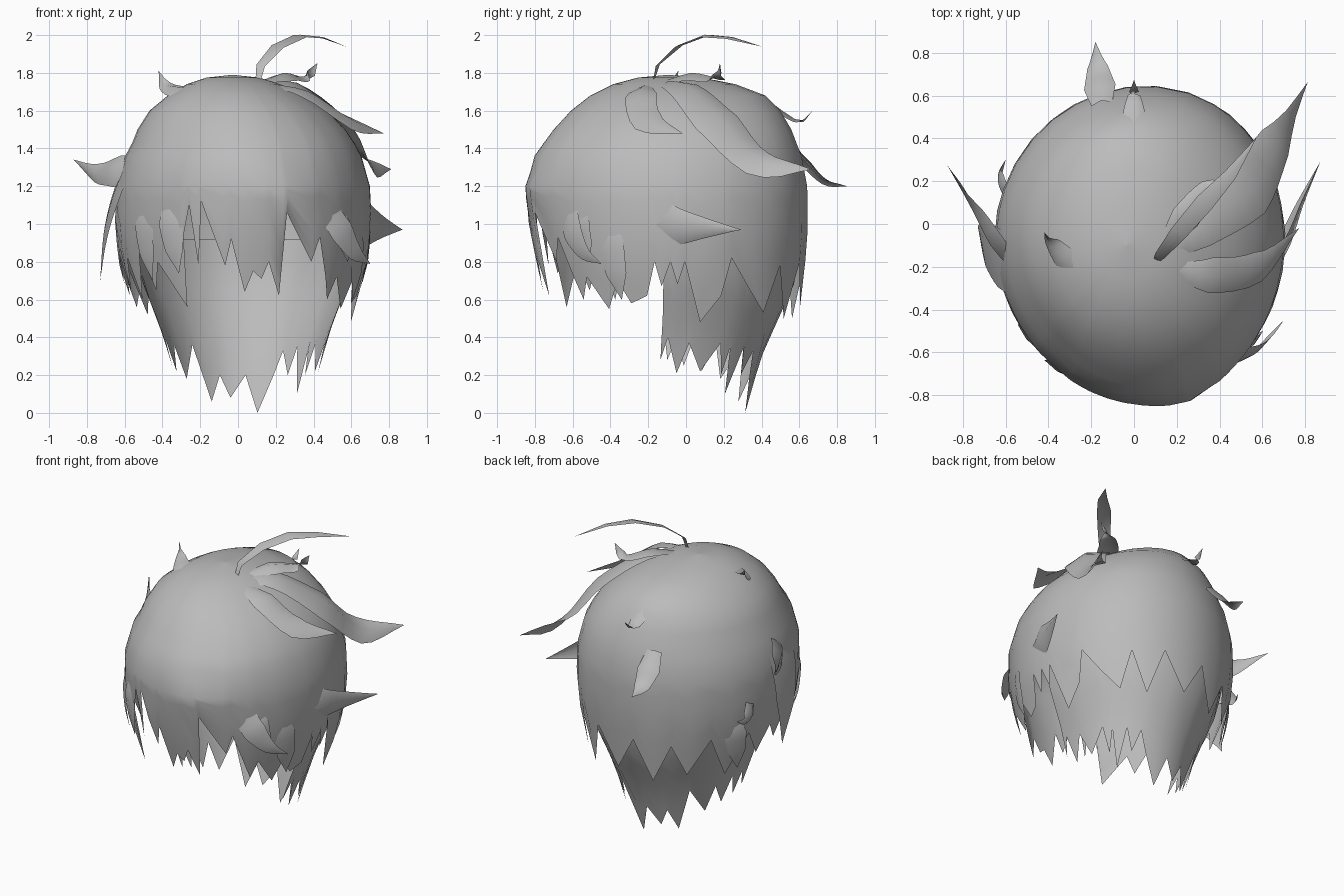
import bpy
import math
from mathutils import Vector

cube = bpy.data.objects.get("Cube")
if cube:
    bpy.data.objects.remove(cube, do_unlink=True)

hair = bpy.data.materials.new("hair_grey")
hair.use_nodes = True
GREY = (0.5, 0.5, 0.5, 1.0)
hair.diffuse_color = GREY
bsdf = hair.node_tree.nodes["Principled BSDF"]
bsdf.inputs["Base Color"].default_value = GREY
bsdf.inputs["Roughness"].default_value = 0.7


def grid_object(name, rows, closed=False):
    """Skin a grid of points (rows run from root to tip) as one smooth sheet."""
    n = len(rows[0])
    verts = [p for row in rows for p in row]
    faces = []
    for i in range(len(rows) - 1):
        for j in range(n if closed else n - 1):
            k = (j + 1) % n
            faces.append((i * n + j, (i + 1) * n + j, (i + 1) * n + k, i * n + k))
    mesh = bpy.data.meshes.new(name)
    mesh.from_pydata(verts, [], faces)
    mesh.materials.append(hair)
    mesh.validate()
    mesh.shade_smooth()
    obj = bpy.data.objects.new(name, mesh)
    bpy.context.collection.objects.link(obj)
    return obj


def extents(table, z):
    """Side, front and back reach of a shell at height z."""
    if z >= table[0][0]:
        return table[0][1:]
    for hi, lo in zip(table, table[1:]):
        if z >= lo[0]:
            t = (hi[0] - z) / (hi[0] - lo[0])
            return [a + (b - a) * t for a, b in zip(hi[1:], lo[1:])]
    return table[-1][1:]


def shell_point(table, cx, cy, deg, z, offset=0.0):
    """Point on a shell; 0 degrees is the front, 90 is the model's left."""
    side, front, back = extents(table, z)
    s, c = math.sin(math.radians(deg)), math.cos(math.radians(deg))
    depth = front if c > 0 else back
    return Vector((cx + (side + offset) * s, cy - (depth + offset) * c, z))


# Outer cap: height, side, front and back reach
CAP = [(1.79, 0, 0, 0), (1.775, .14, .16, .18), (1.74, .25, .29, .36),
       (1.68, .36, .41, .52), (1.6, .47, .51, .60), (1.5, .55, .60, .66),
       (1.36, .625, .70, .715), (1.2, .67, .74, .745), (1.0, .68, .73, .75),
       (.8, .66, .69, .735), (.5, .58, .62, .70)]


def cap_point(deg, z, offset=0.0):
    """Cap surface: leans to the left lower down, with a soft ridge on the fringe."""
    drop = min(1, (1.79 - z) / 0.35)
    d = (deg + 180) % 360 - 180
    offset += 0.01 * drop * math.cos(math.radians(3 * (deg - 135)))
    offset += 0.025 * math.exp(-((z - 1.17) / 0.07) ** 2 - ((d - 18) / 15) ** 2)
    return shell_point(CAP, -0.03 + 0.065 * drop, -0.095, deg, z, offset)


def lock(name, path, widths, steps=4, ridge=0.22):
    """Tapered ribbon with a raised middle, along a smooth path."""
    pts = [Vector(p) for p in path]
    ext = [2 * pts[0] - pts[1]] + pts + [2 * pts[-1] - pts[-2]]
    curve, wide = [], []
    for i in range(len(pts) - 1):
        a, b, c, d = ext[i:i + 4]
        for s in range(steps):
            t = s / steps
            curve.append(0.5 * (2 * b + (c - a) * t + (2 * a - 5 * b + 4 * c - d) * t ** 2
                                + (3 * b - a - 3 * c + d) * t ** 3))
            wide.append(widths[i] + (widths[i + 1] - widths[i]) * t)
    curve.append(pts[-1])
    wide.append(max(widths[-1], 0.002))
    rows = []
    for i, p in enumerate(curve):
        tangent = curve[min(i + 1, len(curve) - 1)] - curve[max(i - 1, 0)]
        across = (p - Vector((0, -0.1, 1.1))).cross(tangent).normalized()
        up = tangent.cross(across).normalized()
        w = wide[i]
        rows.append([p - across * w / 2, p + up * w * ridge, p + across * w / 2])
    return grid_object(name, rows)


# Jagged hem: angle and height of each tip and notch
CAP_HEM = [(0, .64), (4, .75), (8, .71), (11, .80), (17, .62), (19, 1.06), (32, .80),
           (36, .93), (42, .72), (46, .60), (50, .72), (60, .55), (66, .70), (72, .58),
           (80, .62), (84, .80), (87, .67), (91, .80), (94, .68), (97, .80), (104, .48),
           (113, .62), (117, .82), (126, .66), (135, .53), (143, .78), (150, .50),
           (161, .80), (174, .55), (186, .78), (198, .50), (208, .76), (218, .55),
           (229, .80), (240, .52), (250, .80), (258, .62), (264, .80), (270, .68),
           (277, .84), (284, .64), (290, .82), (296, .60), (302, .85), (310, .65),
           (315, .80), (329, .56), (331, .94), (334, 1.10), (338, .78), (340, 1.12),
           (346, .94), (351, .78), (354, .92)]
rings = [1.79, 1.775, 1.74, 1.68, 1.6, 1.5, 1.43, 1.36, 1.28, 1.2]
rows = [[cap_point(a, z) for a, _ in CAP_HEM] for z in rings]
for t in (0.15, 0.35, 0.6, 0.8, 1.0):
    rows.append([cap_point(a, 1.2 + (h - 1.2) * t) for a, h in CAP_HEM])
grid_object("hair_cap", rows, closed=True)

# Long layer at the nape, open at the front
NAPE = [(.92, .60, .62, .66), (.7, .55, .57, .63), (.5, .47, .6, .54),
        (.3, .40, .7, .45), (.1, .36, .7, .39), (0, .33, .7, .37)]
NAPE_HEM = [(83, .28), (86, .40), (90, .21), (98, .37), (107, .22), (119, .37),
            (124, .20), (127, .35), (131, .10), (139, .35), (144, .2), (151, .33),
            (157, .2), (169, 0), (180, .2), (193, .08), (201, .2), (211, .06),
            (222, .36), (236, .18), (244, .36), (252, .22), (259, .4), (265, .25),
            (270, .4), (274, .28), (277, .5)]
rows = [[shell_point(NAPE, .04, -.05, a, .92 + (h - .92) * i / 6) for a, h in NAPE_HEM]
        for i in range(7)]
grid_object("nape_layer", rows)

# Free locks that stand off the cap: path points and widths
lock("crown_cowlick", [(.1, -.18, 1.72), (.12, -.15, 1.84), (.21, -.04, 1.94),
     (.33, .1, 1.995), (.45, .23, 1.985), (.57, .4, 1.94)], [.02, .05, .08, .09, .06, 0],
     steps=1, ridge=0.08)
lock("crown_curl", [(.1, -.17, 1.73), (.24, .03, 1.77), (.35, .16, 1.76), (.42, .18, 1.85)],
     [.04, .14, .1, 0])
lock("left_long_lock", [(.1, -.18, 1.73), (.3, -.02, 1.72), (.53, .16, 1.54),
     (.66, .38, 1.32), (.81, .66, 1.29)], [.03, .2, .28, .2, 0], ridge=.15)
lock("left_upper_lock", [(.15, -.2, 1.74), (.36, -.24, 1.68), (.58, -.2, 1.54),
     (.77, -.02, 1.48)], [.04, .17, .16, 0], ridge=.15)
lock("left_side_flick", [(.6, -.22, 1.02), (.69, -.07, .99), (.77, .1, .98),
     (.87, .29, .97)], [.26, .22, .11, 0])
lock("left_front_flick", [(.47, -.62, 1.08), (.55, -.6, .96), (.62, -.54, .85),
     (.7, -.45, .79)], [.14, .15, .09, 0], ridge=.1)
lock("right_side_flick", [(-.5, -.25, 1.28), (-.64, -.08, 1.28), (-.75, .1, 1.27),
     (-.87, .27, 1.34)], [.14, .18, .1, 0])
lock("right_crown_flick", [(-.2, -.24, 1.69), (-.31, -.17, 1.70), (-.385, -.08, 1.73),
     (-.42, -.04, 1.81)], [.14, .13, .07, 0])
lock("back_upper_tuft", [(0, .42, 1.64), (0, .53, 1.56), (0, .6, 1.54), (0, .67, 1.6)],
     [.1, .1, .06, 0])
lock("back_lower_tuft", [(-.15, .56, 1.4), (-.16, .64, 1.3), (-.17, .73, 1.22),
     (-.18, .85, 1.2)], [.1, .15, .1, 0])
lock("right_back_flick", [(-.56, .1, 1.02), (-.61, .18, .97), (-.62, .24, .92),
     (-.6, .3, .93)], [.14, .1, .06, 0])
lock("right_side_panel", [(-.56, -.2, 1.36), (-.645, -.15, 1.15), (-.70, -.09, .95),
     (-.73, -.01, .7)], [.3, .3, .22, 0], ridge=.05)

# Layered strands growing out of the cap: angle, start height, tip height, width
STRANDS = [(-38, 1.15, .74, .15), (-55, 1.15, .70, .15), (48, 1.1, .80, .13),
           (62, 1.05, .60, .16), (240, .95, .56, .15)]
for i, (deg, top, tip, width) in enumerate(STRANDS):
    path = [cap_point(deg + 6 * t, top + (tip - top) * t, off)
            for t, off in ((0, -.03), (.35, -.004), (.7, .012), (1, .02))]
    lock(f"hair_strand_{i + 1}", path, [width * .5, width, width * .75, 0], ridge=0.08)
